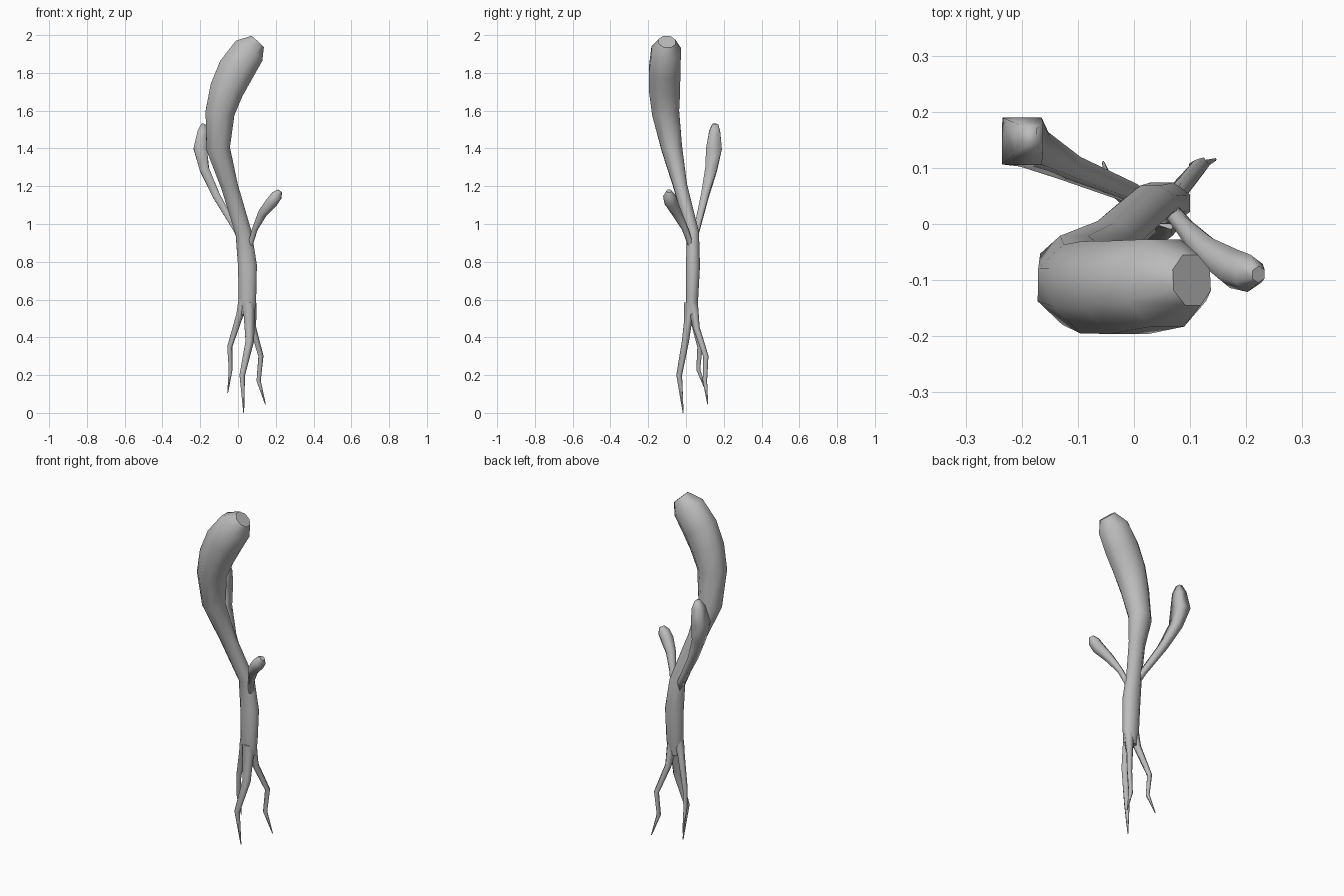
import bpy, bmesh, math
from mathutils import Vector

cube = bpy.data.objects.get("Cube")
if cube:
    bpy.data.objects.remove(cube, do_unlink=True)

# Single plain grey
grey = bpy.data.materials.new("plain_grey")
grey.use_nodes = True
grey.diffuse_color = (0.5, 0.5, 0.5, 1)
bsdf = grey.node_tree.nodes["Principled BSDF"]
bsdf.inputs["Base Color"].default_value = (0.5, 0.5, 0.5, 1)
bsdf.inputs["Roughness"].default_value = 0.8


def tube(name, sides, rings):
    """Sweep a polygon along rings of (x, y, z, half width[, half depth])."""
    bm = bmesh.new()
    centres = [Vector(r[:3]) for r in rings]
    grow = 1 / math.cos(math.pi / sides)
    loops = []
    for i, ring in enumerate(rings):
        before = centres[max(i - 1, 0)]
        after = centres[min(i + 1, len(rings) - 1)]
        along = (after - before).normalized()
        depth = Vector((0, 1, 0))
        depth = (depth - along * depth.dot(along)).normalized()
        width = depth.cross(along)
        loop = []
        for k in range(sides):
            a = math.tau * (k + 0.5) / sides
            offset = width * math.cos(a) * ring[3] + depth * math.sin(a) * ring[-1]
            loop.append(bm.verts.new(centres[i] + offset * grow))
        loops.append(loop)
    for low, high in zip(loops, loops[1:]):
        for k in range(sides):
            n = (k + 1) % sides
            bm.faces.new((low[k], low[n], high[n], high[k]))
    bm.faces.new(loops[0])
    bm.faces.new(loops[-1])
    bmesh.ops.recalc_face_normals(bm, faces=bm.faces)
    for face in bm.faces:
        face.smooth = len(face.verts) == 4
    mesh = bpy.data.meshes.new(name)
    bm.to_mesh(mesh)
    bm.free()
    mesh.materials.append(grey)
    obj = bpy.data.objects.new(name, mesh)
    bpy.context.collection.objects.link(obj)
    return obj


# Main stem swelling into the bent club at the top
tube("main_stem", 8, [
    (.052, .03, .52, .036, .026),
    (.05, .032, .6, .046, .032),
    (.05, .037, .78, .05, .037),
    (.03, .037, .95, .043, .032),
    (-.045, -.03, 1.2, .045, .036),
    (-.105, -.075, 1.4, .062, .055),
    (-.095, -.108, 1.59, .077, .072),
    (-.06, -.113, 1.71, .09, .082),
    (-.01, -.113, 1.815, .097, .083),
    (.057, -.105, 1.915, .088, .078),
    (.103, -.1, 1.965, .045, .045)])

# Side branches
tube("right_branch", 4, [
    (.02, .04, .9, .012),
    (-.01, .057, .97, .015),
    (-.115, .1, 1.15, .02),
    (-.178, .133, 1.29, .025, .031),
    (-.2, .148, 1.4, .035, .042),
    (-.188, .152, 1.49, .026, .029),
    (-.183, .155, 1.53, .01, .015)])
tube("left_branch", 6, [
    (.065, .025, .89, .013),
    (.09, -.005, .975, .015),
    (.132, -.05, 1.06, .024),
    (.178, -.08, 1.115, .031),
    (.205, -.088, 1.15, .029),
    (.222, -.09, 1.175, .013)])

# Crooked roots
tube("front_root", 5, [
    (.055, .025, .58, .03),
    (.058, .01, .48, .025, .018),
    (.06, -.003, .38, .02, .016),
    (.021, -.036, .2, .013),
    (.03, -.015, 0, .002)])
tube("right_root", 5, [
    (.025, .03, .6, .022),
    (.008, .036, .52, .017),
    (-.045, .074, .35, .012),
    (-.04, .065, .23, .009),
    (-.055, .11, .105, .002)])
tube("left_root", 5, [
    (.068, .035, .58, .024),
    (.078, .055, .45, .015),
    (.12, .105, .3, .012),
    (.108, .1, .17, .01),
    (.145, .115, .045, .002)])
